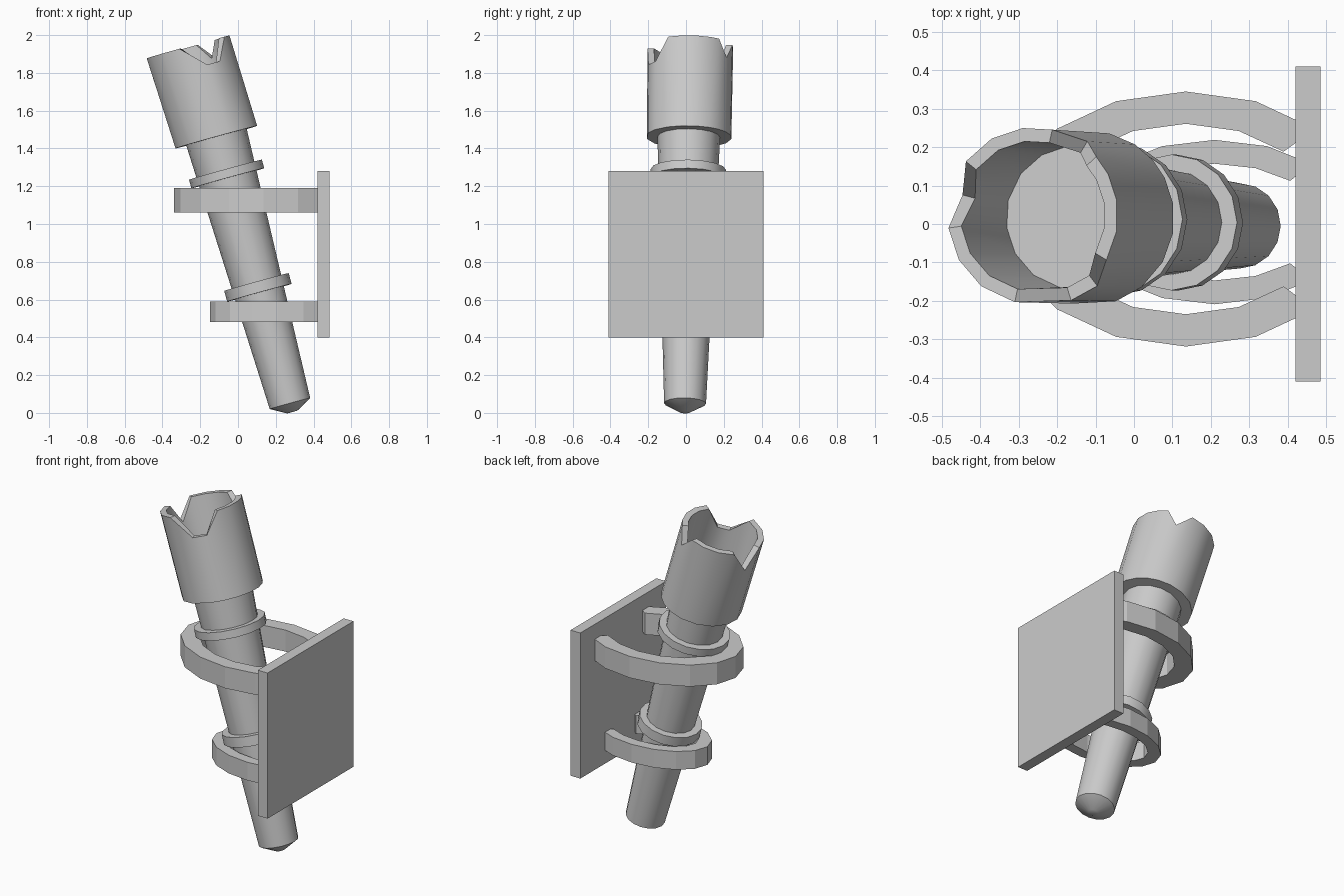
import bpy, bmesh
from math import sin, cos, radians
from mathutils import Matrix, Vector

if "Cube" in bpy.data.objects:
    bpy.data.objects.remove(bpy.data.objects["Cube"])

SIDES = 16
EVEN = [i * 360 / SIDES for i in range(SIDES)]

# leaning frame shared by all torch parts
up = Vector((-0.266, 0.0135, 0.964)).normalized()
xa = Vector((0, 1, 0)).cross(up).normalized()
ya = up.cross(xa)
TILT = Matrix((xa, ya, up)).transposed().to_4x4()
TILT.translation = (0.275, -0.005, 0.05)


def finish(bm, name, smooth=False, matrix=None):
    bmesh.ops.recalc_face_normals(bm, faces=bm.faces)
    me = bpy.data.meshes.new(name)
    bm.to_mesh(me)
    bm.free()
    if matrix:
        me.transform(matrix)
    ob = bpy.data.objects.new(name, me)
    bpy.context.collection.objects.link(ob)
    if smooth:
        bpy.ops.object.select_all(action='DESELECT')
        ob.select_set(True)
        bpy.context.view_layer.objects.active = ob
        bpy.ops.object.shade_smooth_by_angle(angle=radians(35))
    return ob


def loft(name, rings, smooth=True, matrix=TILT):
    """Skin closed rings of points in order and cap both ends."""
    bm = bmesh.new()
    vs = [[bm.verts.new(p) for p in r] for r in rings]
    n = len(vs[0])
    for a, b in zip(vs, vs[1:]):
        for i in range(n):
            j = (i + 1) % n
            bm.faces.new((a[i], a[j], b[j], b[i]))
    bm.faces.new(vs[0][::-1])
    bm.faces.new(vs[-1])
    return finish(bm, name, smooth, matrix)


def circle(r, z, angles=EVEN, dx=0.0, drop=None):
    drop = drop or [0] * len(angles)
    return [(dx + r * cos(radians(a)), r * sin(radians(a)), z - d)
            for a, d in zip(angles, drop)]


# tapered handle with blunt tip
loft("handle", [circle(0.028, -0.047), circle(0.111, 0), circle(0.167, 1.49)])

# collars on the handle
loft("lower_collar", [circle(0.177, 0.608), circle(0.177, 0.667)])
loft("upper_collar", [circle(0.2, 1.237), circle(0.2, 1.284)])

# hollow cup with three notches in the rim: (angle, depth below rim)
rim = [(-30, 0), (-10, 0), (10, 0), (28, 0), (42, 0), (58, .09), (77, 0),
       (97, 0), (119, 0), (142, 0), (166, .12), (188, 0), (210, 0), (233, 0),
       (258, 0), (288, .12), (308, .12)]
ang = [a for a, d in rim]
cut = [d for a, d in rim]
loft("cup", [circle(0.227, 1.463, ang),
             circle(0.23, 1.963, ang, -0.017, cut),
             circle(0.195, 1.963, ang, -0.017, cut),
             circle(0.187, 1.59, ang, -0.005)])


# C-shaped wall clamps, ends buried in the plate
def clamp(name, cx, cy, outer, inner, z0, z1):
    rings = []
    for k in range(13):
        a = radians(45 + 22.5 * k)
        o = (cx + outer[0] * cos(a), cy + outer[1] * sin(a))
        i = (cx + inner[0] * cos(a), cy + inner[1] * sin(a))
        rings.append([(*o, z0), (*o, z1), (*i, z1), (*i, z0)])
    loft(name, rings, False, None)


clamp("upper_clamp", 0.135, 0.013, (0.475, 0.332), (0.36, 0.248), 1.06, 1.19)
clamp("lower_clamp", 0.21, 0.005, (0.357, 0.214), (0.278, 0.152), 0.48, 0.59)

# wall plate
bm = bmesh.new()
bmesh.ops.create_cube(bm, size=1)
bmesh.ops.scale(bm, verts=bm.verts, vec=(0.065, 0.82, 0.88))
bmesh.ops.translate(bm, verts=bm.verts, vec=(0.4525, 0, 0.84))
finish(bm, "wall_plate")
